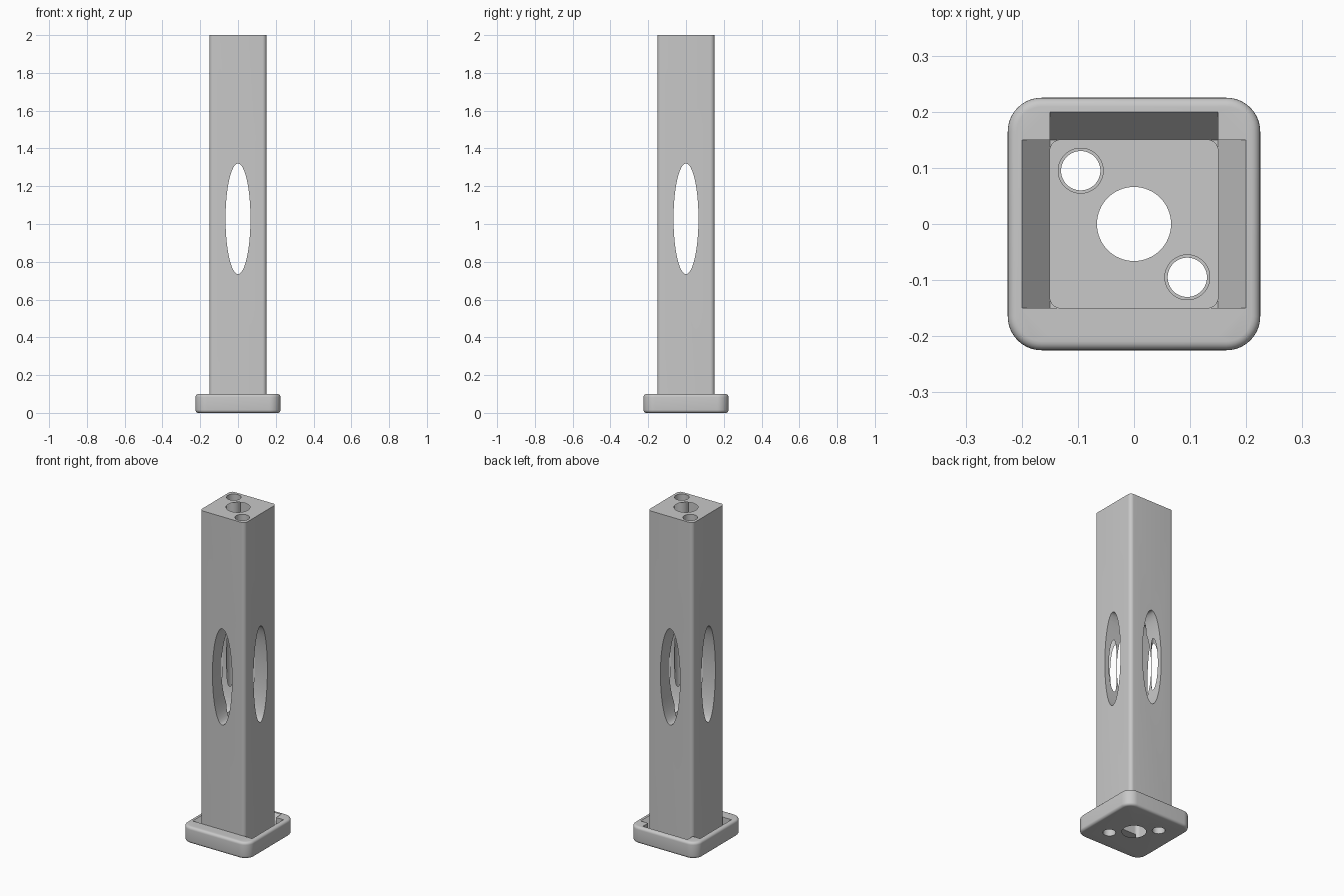
import bpy, bmesh, math
from mathutils import Matrix

if "Cube" in bpy.data.objects:
    bpy.data.objects.remove(bpy.data.objects["Cube"])

grey = bpy.data.materials.new("light_grey")
grey.diffuse_color = (0.58, 0.58, 0.58, 1)
grey.use_nodes = True
grey.node_tree.nodes["Principled BSDF"].inputs["Base Color"].default_value = grey.diffuse_color


def to_object(name, bm):
    bmesh.ops.recalc_face_normals(bm, faces=bm.faces[:])
    mesh = bpy.data.meshes.new(name)
    bm.to_mesh(mesh)
    bm.free()
    mesh.materials.append(grey)
    obj = bpy.data.objects.new(name, mesh)
    bpy.context.collection.objects.link(obj)
    return obj


def rounded_block(name, side, z0, z1, radius, rim=0):
    """Square block with rounded upright edges and an optional soft rim."""
    bm = bmesh.new()
    bmesh.ops.create_cube(bm, size=1, matrix=Matrix.Translation((0, 0, (z0 + z1) / 2))
                          @ Matrix.Diagonal((side, side, z1 - z0, 1)))
    upright = [e for e in bm.edges if abs(e.verts[0].co.z - e.verts[1].co.z) > 1e-4]
    bmesh.ops.bevel(bm, geom=upright, offset=radius, segments=10, profile=0.5, affect='EDGES')
    if rim:
        flat = [e for e in bm.edges if abs(e.verts[0].co.z - e.verts[1].co.z) < 1e-5]
        bmesh.ops.bevel(bm, geom=flat, offset=rim, segments=5, profile=0.5, affect='EDGES')
    return to_object(name, bm)


def cylinder(name, matrix, z0, z1):
    bm = bmesh.new()
    bmesh.ops.create_cone(bm, cap_ends=True, segments=64, radius1=1, radius2=1, depth=z1 - z0,
                          matrix=matrix @ Matrix.Translation((0, 0, (z0 + z1) / 2)))
    return to_object(name, bm)


def combine(target, tool, operation):
    mod = target.modifiers.new("combine", 'BOOLEAN')
    mod.operation = operation
    mod.solver = 'EXACT'
    mod.object = tool
    bpy.context.view_layer.objects.active = target
    bpy.ops.object.modifier_apply(modifier=mod.name)
    bpy.data.objects.remove(tool)


# Base plate
post = rounded_block("slotted_post", 0.45, 0, 0.1, 0.06, 0.016)

# Sloped recesses in the base, one on each side of the column
profile = [(0.13, 0.04), (0.15, 0.04), (0.20, 0.10), (0.20, 0.15), (0.13, 0.15)]
for i in range(4):
    bm = bmesh.new()
    face = bm.faces.new([bm.verts.new((-0.15, y, z)) for y, z in profile])
    side = bmesh.ops.extrude_face_region(bm, geom=[face])
    moved = [v for v in side["geom"] if isinstance(v, bmesh.types.BMVert)]
    bmesh.ops.translate(bm, verts=moved, vec=(0.3, 0, 0))
    bm.transform(Matrix.Rotation(i * math.pi / 2, 4, 'Z'))
    combine(post, to_object("recess_cutter", bm), 'DIFFERENCE')

# Column
combine(post, rounded_block("column", 0.302, 0.02, 2.0, 0.022), 'UNION')

# Elliptical windows through both directions
for turn in (0, math.pi / 2):
    m = (Matrix.Translation((0, 0, 1.0275)) @ Matrix.Rotation(turn, 4, 'Z')
         @ Matrix.Rotation(math.pi / 2, 4, 'X') @ Matrix.Diagonal((0.066, 0.2925, 1, 1)))
    combine(post, cylinder("window_cutter", m, -0.4, 0.4), 'DIFFERENCE')

# Central bore, and two stepped corner bores
bores = [(0, 0, 0.066, -0.1, 2.1)]
for s in (1, -1):
    bores += [(0.095 * s, -0.095 * s, 0.035, -0.1, 0.3),
              (0.095 * s, -0.095 * s, 0.04, 0.1, 2.1)]
for x, y, r, z0, z1 in bores:
    m = Matrix.Translation((x, y, 0)) @ Matrix.Diagonal((r, r, 1, 1))
    combine(post, cylinder("bore_cutter", m, z0, z1), 'DIFFERENCE')

# Smooth the rounded parts, keep the edges crisp
bpy.ops.object.select_all(action='DESELECT')
post.select_set(True)
bpy.context.view_layer.objects.active = post
bpy.ops.object.shade_smooth_by_angle(angle=math.radians(30))
